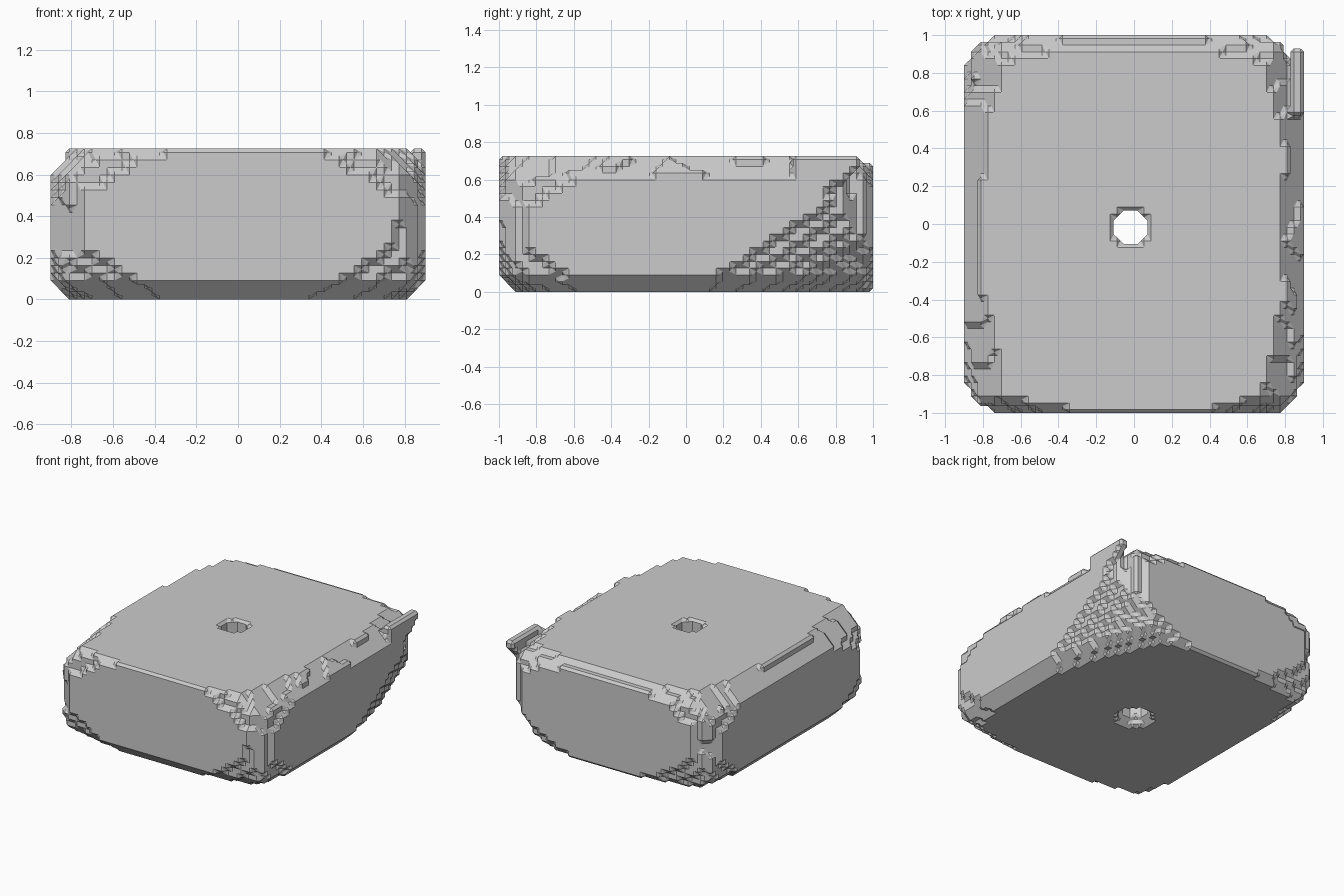
import bpy, bmesh, math
from mathutils import Vector, noise

cube = bpy.data.objects.get("Cube")
if cube:
    bpy.data.objects.remove(cube, do_unlink=True)

NX, NY, NZ = 50, 56, 20
TOP = 0.725
STEP = Vector((1.8 / NX, 2 / NY, TOP / NZ))


def over(value, limit):
    return max(0, value - limit)


def diagonal(y):
    """Height of the slanting cut under the rear left corner."""
    return 0.08 + 0.65 * (y - 0.1)


def inside(x, y, z):
    # Countersunk through hole
    flare = 0.04 * over(1, z / 0.09)
    if math.hypot(x + 0.018, y + 0.018) < 0.09 + flare:
        return False
    # Thin fin standing off the rear left corner
    if x > 0.83 and 0.57 < y < 0.94 and z > diagonal(y) + 0.03:
        return True
    # Upright notches and slot beside the fin
    if x > 0.72 and y > 0.95 or x > 0.8 and y > (0.84 if z > 0.5 else 0.9):
        return False
    # Rounded upright corners
    rough = noise.noise(Vector((x, y, z)) * 6)
    if (abs(x) / 0.94) ** 6 + (abs(y) / 1.04) ** 6 > 1 + 0.08 * rough:
        return False
    # Side walls: flat eight-sided centre, then shallow terraces
    wall = 0.5 * abs(y) + 0.85 * abs(z - 0.33) + 0.03 * rough
    side = 0.9 - 0.4 * over(wall, 0.49)
    side -= 0.8 * over(z + 0.03 * rough, 0.6) + over(0.08, z)
    cut = 0.35 * over(diagonal(y), z) if x > 0 and y > 0.1 else 0
    if abs(x) > side - cut:
        return False
    # Front and rear walls
    wall = 0.5 * abs(x) + 0.85 * abs(z - 0.38) + 0.03 * rough
    depth = 1 - 0.4 * over(wall, 0.45)
    if y < 0:
        depth -= over(0.09, z) + 0.5 * over(z, 0.69)
    else:
        depth -= over(0.03, z) + 1.3 * over(z, 0.66)
    return abs(y) < depth


def sample(i, j, k):
    return inside((i + 0.5 - NX / 2) * STEP.x,
                  (j + 0.5 - NY / 2) * STEP.y, (k + 0.5) * STEP.z)


solid = {(i, j, k) for i in range(NX) for j in range(NY)
         for k in range(NZ) if sample(i, j, k)}

bm = bmesh.new()
points = {}


def shift(p, d):
    return tuple(a + b for a, b in zip(p, d))


def edge_point(p, q):
    """Shared vertex halfway along one grid edge."""
    key = shift(p, q)
    if key not in points:
        v = Vector(key) / 2 + Vector((0.5 - NX / 2, 0.5 - NY / 2, 0.5))
        points[key] = bm.verts.new(v * STEP)
    return points[key]


def square(cell, axis, side):
    """Corners of one side of a grid cell, wound outward."""
    u, v = (axis + 1) % 3, (axis + 2) % 3
    ring = []
    for a, b in ((0, 0), (1, 0), (1, 1), (0, 1)):
        c = list(cell)
        c[axis] += side
        c[u] += a
        c[v] += b
        ring.append(tuple(c))
    return ring if side else ring[::-1]


def skin_cell(cell):
    """Join the cuts across the cell's six sides into closed outlines."""
    follow = {}
    for axis in range(3):
        for side in (0, 1):
            ring = square(cell, axis, side)
            full = [p in solid for p in ring]
            for n in range(4):
                # Each solid run on the side gives one cut line
                if full[n] and not full[n - 1]:
                    m = n
                    while full[(m + 1) % 4]:
                        m += 1
                    start = edge_point(ring[n - 1], ring[n])
                    end = edge_point(ring[m % 4], ring[(m + 1) % 4])
                    follow[end] = start
    while follow:
        first, nxt = follow.popitem()
        loop = [first]
        while nxt is not first:
            loop.append(nxt)
            nxt = follow.pop(nxt)
        bm.faces.new(loop[::-1])


cells = {shift(p, (-a, -b, -c)) for p in solid
         for a in (0, 1) for b in (0, 1) for c in (0, 1)}
for cell in sorted(cells):
    skin_cell(cell)

bmesh.ops.recalc_face_normals(bm, faces=bm.faces[:])
bmesh.ops.triangulate(bm, faces=[f for f in bm.faces if len(f.verts) > 4])
bmesh.ops.dissolve_limit(bm, angle_limit=math.radians(1),
                         verts=bm.verts[:], edges=bm.edges[:])
mesh = bpy.data.meshes.new("weathered_block")
bm.to_mesh(mesh)
bm.free()

# Single stone colour
grey = (0.6, 0.6, 0.6, 1)
mat = bpy.data.materials.new("stone_grey")
mat.use_nodes = True
mat.diffuse_color = grey
mat.node_tree.nodes["Principled BSDF"].inputs["Base Color"].default_value = grey
mesh.materials.append(mat)

block = bpy.data.objects.new("weathered_block", mesh)
bpy.context.collection.objects.link(block)
